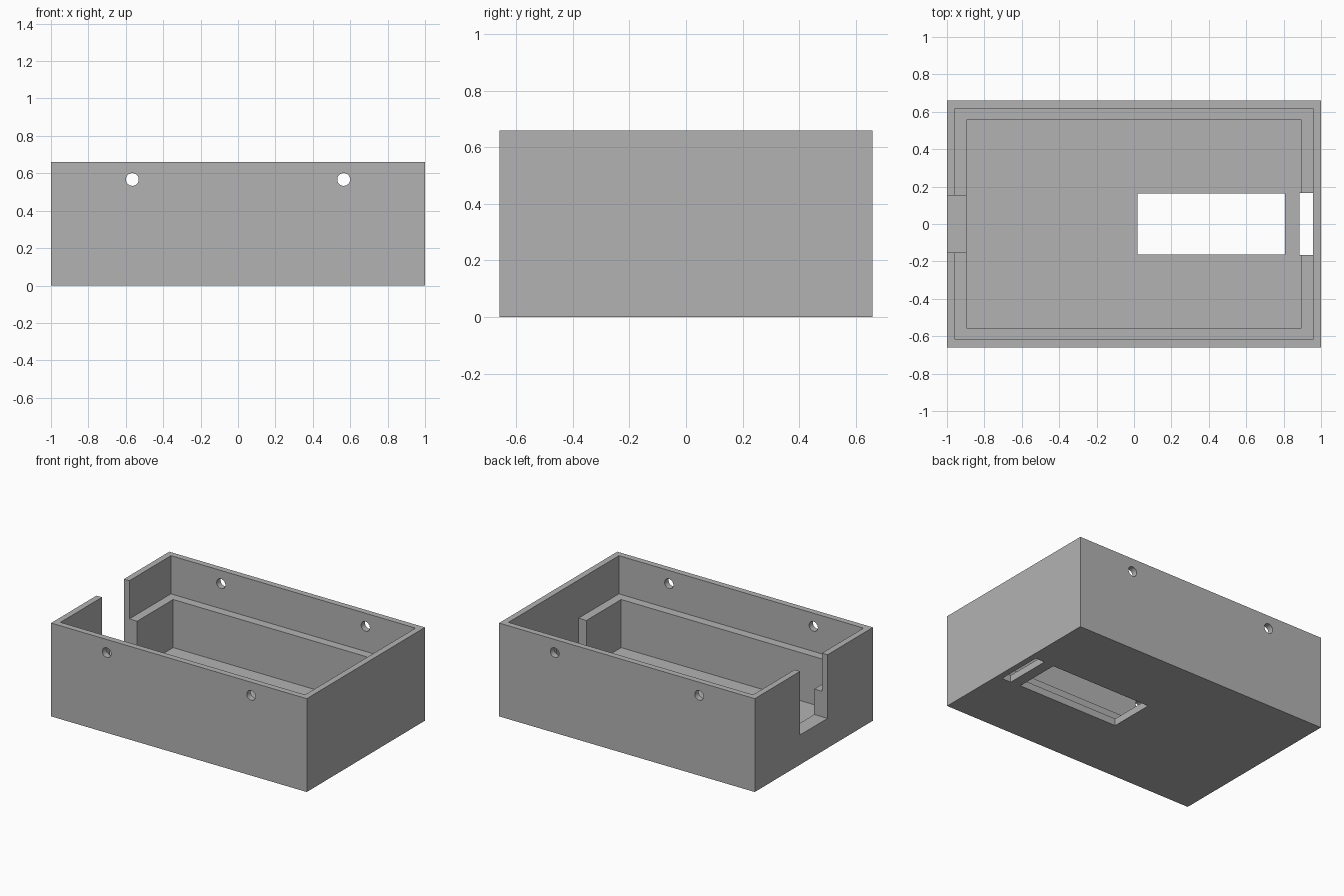
import bpy
import math

if "Cube" in bpy.data.objects:
    bpy.data.objects.remove(bpy.data.objects["Cube"], do_unlink=True)

HALF_X, HALF_Y, HEIGHT = 1.0, 0.66, 0.66
FLOOR, LEDGE = 0.05, 0.39        # heights of the floor and of the inner ledge
ABOVE, BELOW = 0.8, -0.1         # cutters run past the box to these heights

grey = bpy.data.materials.new("plain grey")
grey.use_nodes = True
grey.diffuse_color = (0.45, 0.45, 0.45, 1)
grey.node_tree.nodes["Principled BSDF"].inputs["Base Color"].default_value = (0.45, 0.45, 0.45, 1)


def block(name, x, y, z):
    """Box spanning the given (low, high) ranges."""
    spans = (x, y, z)
    bpy.ops.mesh.primitive_cube_add(size=1, location=[(a + b) / 2 for a, b in spans])
    obj = bpy.context.object
    obj.name = name
    obj.scale = [b - a for a, b in spans]
    bpy.ops.object.transform_apply(location=True, rotation=True, scale=True)
    obj.data.materials.append(grey)
    return obj


def cut(target, cutter):
    """Subtract the cutter from the target, then discard it."""
    mod = target.modifiers.new(cutter.name, "BOOLEAN")
    mod.operation = "DIFFERENCE"
    mod.solver = "EXACT"
    mod.object = cutter
    bpy.context.view_layer.objects.active = target
    bpy.ops.object.modifier_apply(modifier=mod.name)
    bpy.data.objects.remove(cutter, do_unlink=True)


def both(v):
    return (-v, v)


case = block("open_case", both(HALF_X), both(HALF_Y), (0, HEIGHT))

# Stepped cavity: thin rim above the ledge, thicker wall below it
cut(case, block("lower_cavity", both(0.896), both(0.555), (FLOOR, ABOVE)))
cut(case, block("upper_cavity", both(0.957), both(0.617), (LEDGE, ABOVE)))

# Notch open to the top in the right end wall
cut(case, block("end_notch", (-1.1, -0.85), both(0.153), (0.21, ABOVE)))

# Window in the floor, and slot through the ledge and floor at the left end
cut(case, block("floor_window", (0.02, 0.808), both(0.163), (BELOW, 0.2)))
cut(case, block("ledge_slot", (0.885, 0.957), both(0.167), (BELOW, 0.5)))

# Round screw holes through the front and back walls
for x in both(0.565):
    bpy.ops.mesh.primitive_cylinder_add(vertices=32, radius=0.034, depth=2,
                                        location=(x, 0, 0.567),
                                        rotation=(math.pi / 2, 0, 0))
    hole = bpy.context.object
    hole.name = "screw_hole"
    hole.data.materials.append(grey)
    cut(case, hole)

# Smooth the holes and keep the box edges sharp
bpy.ops.object.select_all(action="DESELECT")
case.select_set(True)
bpy.context.view_layer.objects.active = case
bpy.ops.object.shade_smooth_by_angle(angle=math.radians(30))
